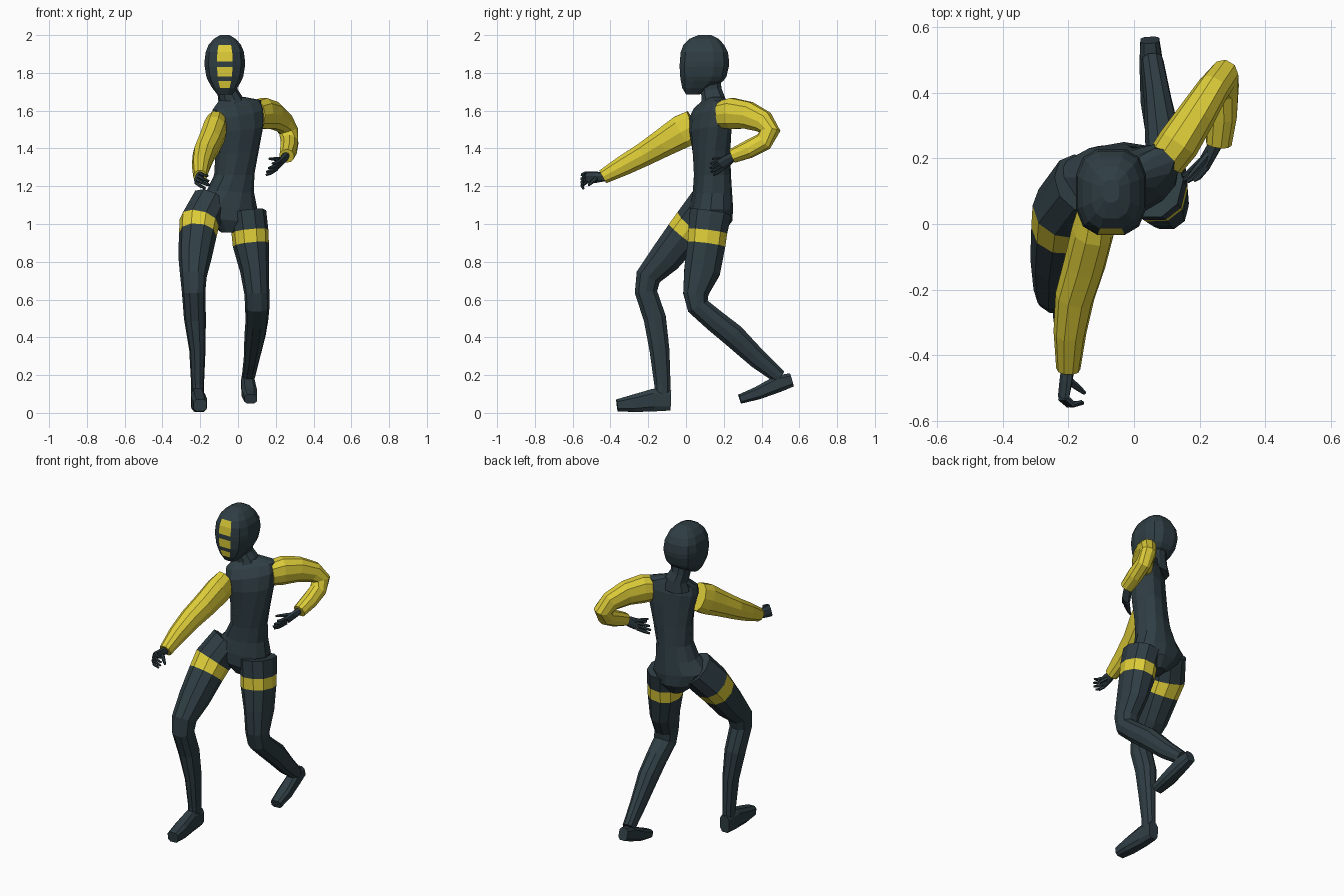
import bpy, bmesh, math
from mathutils import Vector


def material(name, rgb):
    m = bpy.data.materials.new(name)
    m.diffuse_color = (*rgb, 1)
    return m


DARK = material("dark slate", (0.028, 0.047, 0.056))
YELLOW = material("suit yellow", (0.73, 0.61, 0.04))


def skin(name, rings, rule=lambda seg, side: 0, mats=(DARK, YELLOW)):
    """Join rings of points into a closed flat-faced surface."""
    bm = bmesh.new()
    vs = [[bm.verts.new(p) for p in r] for r in rings]
    n = len(vs[0])
    for i in range(len(vs) - 1):
        for j in range(n):
            k = (j + 1) % n
            f = bm.faces.new((vs[i][j], vs[i][k], vs[i + 1][k], vs[i + 1][j]))
            f.material_index = rule(i, j)
    bm.faces.new(vs[0][::-1])
    bm.faces.new(vs[-1])
    bmesh.ops.recalc_face_normals(bm, faces=bm.faces)
    me = bpy.data.meshes.new(name)
    bm.to_mesh(me)
    bm.free()
    for m in mats:
        me.materials.append(m)
    ob = bpy.data.objects.new(name, me)
    bpy.context.collection.objects.link(ob)
    return ob


def oval(n, a, b, e=1.0):
    """Superellipse outline; the first side faces -y."""
    out = []
    for j in range(n):
        t = -math.pi / 2 + (j - 0.5) * 2 * math.pi / n
        c, s = math.cos(t), math.sin(t)
        out.append((a * math.copysign(abs(c) ** e, c),
                    b * math.copysign(abs(s) ** e, s)))
    return out


def tube(name, path, hint=(1, 0, 0), n=10, e=0.9, **kw):
    """Loft along path points (x, y, z, half width, half depth)."""
    pts = [Vector(p[:3]) for p in path]
    rings = []
    for i, p in enumerate(pts):
        t = Vector()
        if i > 0:
            t += (p - pts[i - 1]).normalized()
        if i < len(pts) - 1:
            t += (pts[i + 1] - p).normalized()
        t.normalize()
        h = Vector(hint)
        u = (h - t * h.dot(t)).normalized()
        v = t.cross(u)
        rings.append([p + u * x + v * y for x, y in oval(n, path[i][3], path[i][4], e)])
    return skin(name, rings, **kw)


def stack(name, levels, n=12, e=0.85, **kw):
    """Loft of level rings (z, cx, cy, half x, half y, yaw, side slope)."""
    rings = []
    for z, cx, cy, a, b, yaw, slope in levels:
        c, s = math.cos(math.radians(yaw)), math.sin(math.radians(yaw))
        rings.append([(cx + x * c - y * s, cy + x * s + y * c, z + x * slope)
                      for x, y in oval(n, a, b, e)])
    return skin(name, rings, **kw)


# Torso, twisted between hips and shoulders
stack("torso", [
    (0.955, -0.045, 0.13, 0.045, 0.07, 0, 0),
    (1.02, -0.055, 0.135, 0.13, 0.11, 5, -0.1),
    (1.09, -0.065, 0.135, 0.17, 0.11, 10, -0.1),
    (1.17, -0.04, 0.14, 0.125, 0.10, 14, -0.05),
    (1.26, -0.02, 0.14, 0.105, 0.095, 18, 0),
    (1.38, -0.005, 0.135, 0.115, 0.095, 24, 0.05),
    (1.50, 0.005, 0.13, 0.135, 0.095, 30, 0.12),
    (1.58, 0.0, 0.13, 0.15, 0.085, 32, 0.18),
    (1.63, -0.005, 0.135, 0.145, 0.06, 32, 0.18),
    (1.665, -0.03, 0.145, 0.07, 0.045, 25, 0.1)])

# Neck with flared collar
tube("neck", [(-0.035, 0.145, 1.60, 0.085, 0.075), (-0.04, 0.145, 1.66, 0.065, 0.065),
              (-0.055, 0.135, 1.70, 0.055, 0.058), (-0.065, 0.12, 1.79, 0.06, 0.06)])

# Head with three yellow face panels on the front column of faces
profile = [(1.685, 0.0, 0.07, 0.04), (1.72, -0.022, 0.14, 0.068),
           (1.757, -0.03, 0.20, 0.09), (1.78, -0.034, 0.217, 0.10),
           (1.832, -0.037, 0.23, 0.109), (1.86, -0.036, 0.232, 0.11),
           (1.91, -0.031, 0.225, 0.104), (1.948, -0.017, 0.205, 0.088),
           (1.98, 0.015, 0.175, 0.06), (2.0, 0.065, 0.135, 0.025)]
stack("head", [(z, -0.07, (f + b) / 2, hx, (b - f) / 2, 0, 0) for z, f, b, hx in profile],
      e=0.72, rule=lambda i, j: int(j == 0 and i in (1, 3, 5, 6)))


# Legs, second segment is the yellow thigh band
def band(i, j):
    return int(i == 1)


tube("front_leg", [
    (-0.15, 0.12, 1.11, 0.10, 0.11), (-0.205, 0.04, 1.005, 0.107, 0.107),
    (-0.213, -0.015, 0.94, 0.10, 0.10), (-0.228, -0.11, 0.82, 0.088, 0.09),
    (-0.236, -0.20, 0.72, 0.07, 0.07), (-0.235, -0.212, 0.64, 0.062, 0.062),
    (-0.228, -0.165, 0.50, 0.058, 0.062), (-0.215, -0.14, 0.33, 0.043, 0.055),
    (-0.214, -0.125, 0.15, 0.034, 0.045), (-0.214, -0.125, 0.06, 0.034, 0.045)], rule=band)
tube("back_leg", [
    (0.05, 0.13, 1.06, 0.10, 0.115), (0.063, 0.115, 0.96, 0.098, 0.108),
    (0.068, 0.108, 0.89, 0.096, 0.105), (0.088, 0.085, 0.75, 0.076, 0.10),
    (0.10, 0.052, 0.63, 0.066, 0.07), (0.102, 0.063, 0.565, 0.065, 0.062),
    (0.10, 0.15, 0.49, 0.06, 0.062), (0.09, 0.25, 0.41, 0.056, 0.065),
    (0.072, 0.38, 0.285, 0.042, 0.054), (0.055, 0.495, 0.19, 0.035, 0.04)], rule=band)

# Feet
tube("front_foot", [
    (-0.214, -0.08, 0.065, 0.033, 0.055), (-0.213, -0.17, 0.068, 0.038, 0.063),
    (-0.205, -0.28, 0.05, 0.043, 0.048), (-0.20, -0.365, 0.04, 0.036, 0.033)], n=8, e=0.6)
tube("back_foot", [
    (0.048, 0.56, 0.175, 0.03, 0.038), (0.052, 0.49, 0.155, 0.037, 0.047),
    (0.06, 0.38, 0.105, 0.042, 0.036), (0.067, 0.285, 0.073, 0.034, 0.026)], n=8, e=0.6)

# Yellow sleeves
tube("forward_sleeve", [
    (-0.115, 0.045, 1.525, 0.055, 0.085), (-0.125, -0.02, 1.49, 0.065, 0.092),
    (-0.15, -0.12, 1.43, 0.064, 0.078), (-0.18, -0.22, 1.37, 0.06, 0.066),
    (-0.195, -0.33, 1.31, 0.05, 0.056), (-0.20, -0.44, 1.25, 0.037, 0.04)], mats=(YELLOW,))
tube("bent_sleeve", [
    (0.095, 0.19, 1.58, 0.06, 0.075), (0.135, 0.245, 1.585, 0.065, 0.085),
    (0.19, 0.33, 1.575, 0.058, 0.075), (0.24, 0.41, 1.54, 0.05, 0.062),
    (0.268, 0.445, 1.49, 0.048, 0.056), (0.273, 0.41, 1.435, 0.046, 0.05),
    (0.268, 0.33, 1.395, 0.046, 0.048), (0.258, 0.245, 1.36, 0.04, 0.038)],
    hint=(0.88, -0.47, 0), mats=(YELLOW,))


# Hands: palm, four curled fingers and a thumb
def hand(side, wrist, knuckle, tip, across, thumb):
    w, k, t, a = (Vector(p) for p in (wrist, knuckle, tip, across))
    tube(side + "_palm", [(*w, 0.024, 0.02), (*w.lerp(k, 0.5), 0.032, 0.017),
                          (*k, 0.034, 0.014)], hint=a, n=8)
    for f in range(4):
        o = a * (f - 1.5) * 0.018
        reach = (0.9, 1.0, 0.95, 0.75)[f]
        end = k.lerp(t, reach) + o * 1.2
        mid = (k + o).lerp(end, 0.5) + (k - w).normalized() * 0.014
        tube(f"{side}_finger_{f + 1}", [(*(k + o), 0.009, 0.009), (*mid, 0.009, 0.009),
                                        (*end, 0.006, 0.006)], hint=a, n=6)
    b = w.lerp(k, 0.4)
    th = Vector(thumb)
    tube(side + "_thumb", [(*b, 0.013, 0.013), (*b.lerp(th, 0.6), 0.01, 0.01),
                           (*th, 0.006, 0.006)], hint=(0.3, 0.1, 1), n=6)


hand("forward", (-0.20, -0.43, 1.25), (-0.215, -0.53, 1.245), (-0.155, -0.545, 1.215),
     (0.35, 0.0, 0.94), (-0.15, -0.515, 1.205))
hand("bent", (0.255, 0.255, 1.362), (0.215, 0.185, 1.315), (0.155, 0.13, 1.285),
     (0.35, -0.35, 0.87), (0.165, 0.14, 1.345))
